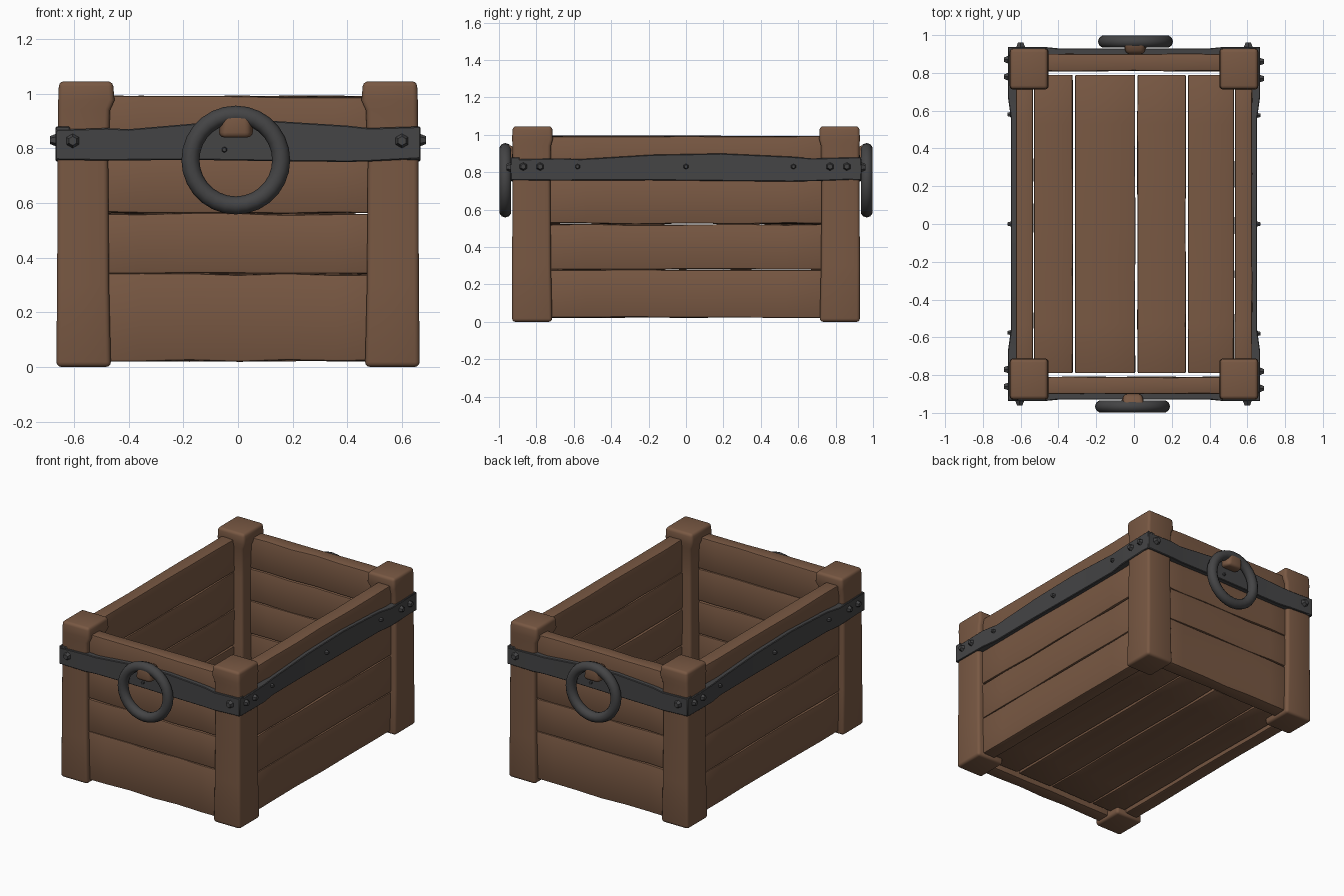
import bpy, bmesh, math, random
from mathutils import Vector, Matrix

if "Cube" in bpy.data.objects:
    bpy.data.objects.remove(bpy.data.objects["Cube"])

random.seed(4)


def material(name, rgb):
    m = bpy.data.materials.new(name)
    m.diffuse_color = (*rgb, 1)
    m.use_nodes = True
    m.node_tree.nodes["Principled BSDF"].inputs["Base Color"].default_value = m.diffuse_color
    return m


WOOD = material("brown wood", (0.190, 0.098, 0.056))
IRON = material("dark iron", (0.058, 0.058, 0.060))


def finish(name, bm, mat, bevel=0.0, segments=2):
    """Round the hard edges, then turn the bmesh into a smooth shaded object."""
    bmesh.ops.recalc_face_normals(bm, faces=bm.faces)
    if bevel:
        hard = [e for e in bm.edges if e.calc_face_angle(0) > math.radians(50)]
        bmesh.ops.bevel(bm, geom=hard, offset=bevel, segments=segments,
                        profile=0.5, affect='EDGES')
    me = bpy.data.meshes.new(name)
    bm.to_mesh(me)
    bm.free()
    ob = bpy.data.objects.new(name, me)
    bpy.context.collection.objects.link(ob)
    me.materials.append(mat)
    bpy.ops.object.select_all(action='DESELECT')
    ob.select_set(True)
    bpy.context.view_layer.objects.active = ob
    bpy.ops.object.shade_smooth_by_angle(angle=math.radians(40))
    return ob


def loft(rings):
    """Skin a list of four-cornered rings and cap both ends."""
    bm = bmesh.new()
    vs = [[bm.verts.new(p) for p in r] for r in rings]
    for a, b in zip(vs, vs[1:]):
        for i in range(4):
            j = (i + 1) % 4
            bm.faces.new((a[i], a[j], b[j], b[i]))
    bm.faces.new(vs[0])
    bm.faces.new(vs[-1])
    return bm


def plank(name, lo, hi, axis, wobble=0.004, cuts=6):
    """Rough board running along one axis, with slightly uneven long edges."""
    u, v = [a for a in range(3) if a != axis]
    rings = []
    for k in range(cuts + 1):
        ring = []
        for su, sv in ((0, 0), (1, 0), (1, 1), (0, 1)):
            p = [0, 0, 0]
            p[axis] = lo[axis] + (hi[axis] - lo[axis]) * k / cuts
            p[u] = (lo[u], hi[u])[su] + random.uniform(-wobble, wobble) * 0.5
            p[v] = (lo[v], hi[v])[sv] + random.uniform(-wobble, wobble)
            ring.append(p)
        rings.append(ring)
    return finish(name, loft(rings), WOOD, 0.008)


# Corner posts: inner sides swell into a cap at the top
POST = ((0, 0.665, 0.93, 0.465, 0.715), (0.30, 0.662, 0.93, 0.472, 0.722),
        (0.75, 0.660, 0.927, 0.475, 0.725), (0.94, 0.658, 0.927, 0.468, 0.722),
        (0.975, 0.658, 0.93, 0.452, 0.712), (1.045, 0.655, 0.927, 0.458, 0.715))
for sx in (-1, 1):
    for sy in (-1, 1):
        rings = [[(sx * xi, sy * yi, z), (sx * xo, sy * yi, z),
                  (sx * xo, sy * yo, z), (sx * xi, sy * yo, z)]
                 for z, xo, yo, xi, yi in POST]
        finish("corner_post", loft(rings), WOOD, 0.018, 3)

# Wall boards
END_ROWS = (0.02, 0.342, 0.562, 0.78, 0.992)
SIDE_ROWS = (0.02, 0.28, 0.522, 0.77, 0.995)
for s in (-1, 1):
    for a, b in zip(END_ROWS, END_ROWS[1:]):
        y0, y1 = sorted((s * 0.81, s * 0.90))
        plank("end_board", (-0.53, y0, a + 0.002), (0.53, y1, b - 0.002), 0)
    for a, b in zip(SIDE_ROWS, SIDE_ROWS[1:]):
        x0, x1 = sorted((s * 0.535, s * 0.625))
        plank("side_board", (x0, -0.80, a + 0.002), (x1, 0.80, b - 0.002), 1)

# Floor boards with narrow gaps
FLOOR = (-0.535, -0.318, 0.012, 0.28, 0.535)
for a, b in zip(FLOOR, FLOOR[1:]):
    plank("floor_board", (a + 0.006, -0.79, 0.04), (b - 0.006, 0.79, 0.10), 1, 0.003)


def strap(name, turn, half, shape):
    """Iron band on one wall; shape lists along, outer, inner, low, high."""
    rings = [[(t * half, -i, lo), (t * half, -o, lo), (t * half, -o, hi), (t * half, -i, hi)]
             for t, o, i, lo, hi in shape]
    bm = loft(rings)
    bm.transform(Matrix.Rotation(turn, 4, 'Z'))
    finish(name, bm, IRON, 0.004, 1)


def band(post, wall, back):
    """Band shape: flat over the posts, bowed up and set in along the wall."""
    return ((-1, post, back, 0.758, 0.868), (-0.72, post, back, 0.755, 0.874),
            (-0.60, wall, back, 0.756, 0.870), (-0.2, wall, back, 0.757, 0.893),
            (0.2, wall, back, 0.753, 0.900), (0.60, wall, back, 0.750, 0.883),
            (0.72, post, back, 0.752, 0.874), (1, post, back, 0.762, 0.880))


def bolt(name, x, z, out, turn, r=0.026):
    """Faceted bolt head facing outward."""
    bm = bmesh.new()
    bmesh.ops.create_cone(bm, cap_ends=True, segments=6, radius1=r, radius2=r * 0.55,
                          depth=0.03)
    bm.transform(Matrix.Rotation(turn, 4, 'Z') @ Matrix.Translation((x, -out, z))
                 @ Matrix.Rotation(math.radians(90), 4, 'X'))
    finish(name, bm, IRON)


for turn in (0, math.pi):
    # End walls: band, bolts, ring handle and its wooden clasp
    strap("end_strap", turn, 0.668, band(0.938, 0.930, 0.89))
    for x in (-0.605, 0.60):
        bolt("end_bolt", x, 0.827, 0.945, turn, 0.03)
    bolt("small_bolt", -0.05, 0.795, 0.93, turn, 0.014)

    bm = bmesh.new()
    major, minor, n, m = 0.166, 0.033, 28, 10
    grid = []
    for i in range(n):
        a = 2 * math.pi * i / n
        row = []
        for j in range(m):
            b = 2 * math.pi * j / m
            r = major + minor * math.cos(b)
            row.append(bm.verts.new((r * math.cos(a) - 0.008, -0.966 + minor * math.sin(b),
                                     0.757 + r * math.sin(a))))
        grid.append(row)
    for i in range(n):
        for j in range(m):
            i2, j2 = (i + 1) % n, (j + 1) % m
            bm.faces.new((grid[i][j], grid[i2][j], grid[i2][j2], grid[i][j2]))
    bm.transform(Matrix.Rotation(turn, 4, 'Z'))
    finish("ring_handle", bm, IRON)

    # Clasp: lofted outward from the wall, narrowing toward its foot
    rings = [[(-0.062 - w, -y, lo), (0.045 + w, -y, lo), (0.042 + w, -y, hi), (-0.05 - w, -y, hi)]
             for y, w, lo, hi in ((0.90, 0, 0.85, 0.925), (0.955, 0.01, 0.84, 0.95),
                                  (0.998, 0, 0.838, 0.925))]
    bm = loft(rings)
    bm.transform(Matrix.Rotation(turn, 4, 'Z'))
    finish("handle_clasp", bm, WOOD, 0.02, 3)

for turn in (math.pi / 2, -math.pi / 2):
    # Side walls: band and bolts
    strap("side_strap", turn, 0.936, band(0.668, 0.652, 0.615))
    for y in (-0.87, -0.78, 0.77, 0.86):
        bolt("side_bolt", y, 0.83, 0.673, turn)
    for y in (-0.58, 0, 0.575):
        bolt("small_bolt", y, 0.83, 0.656, turn, 0.018)
